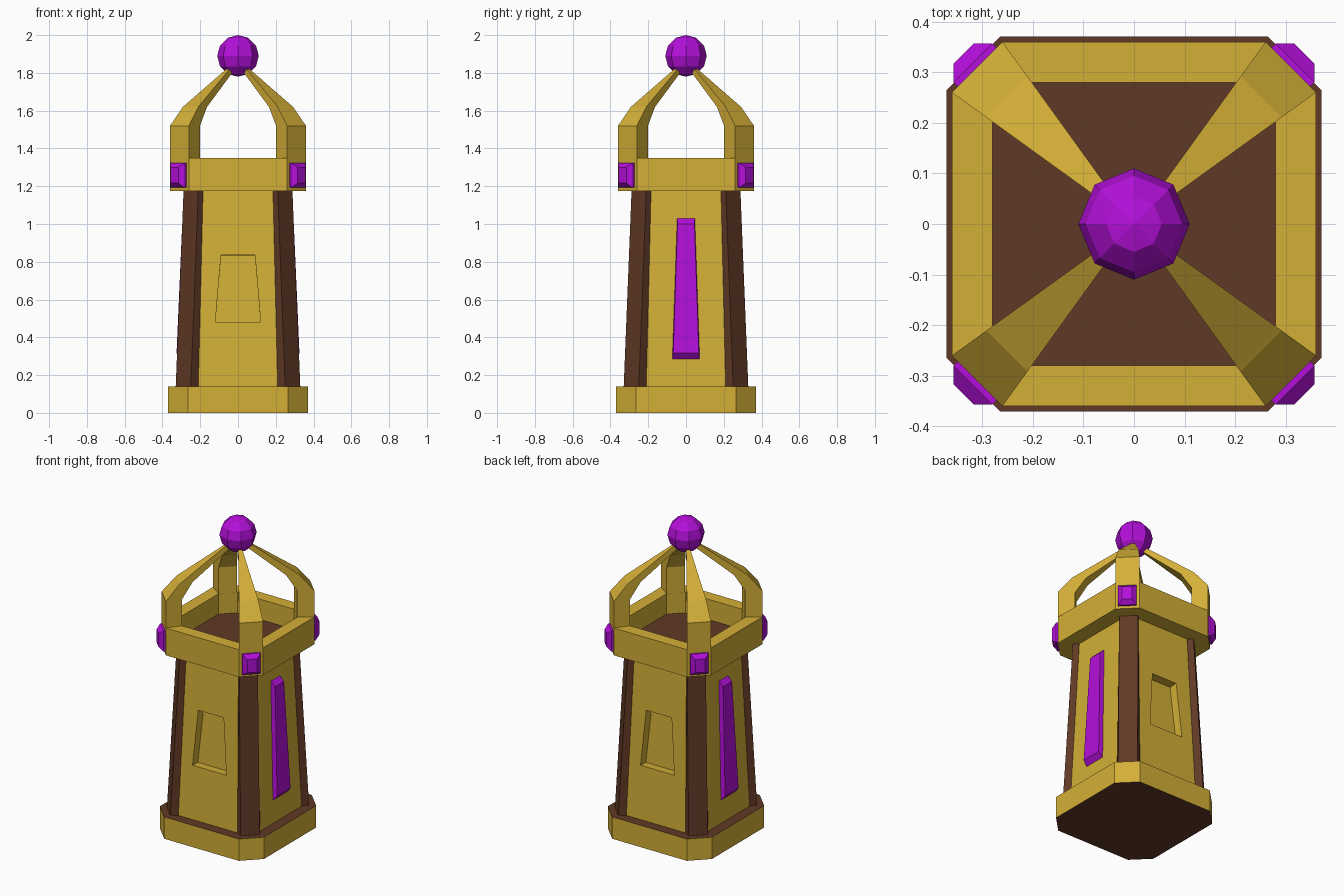
import bpy, bmesh, math
from mathutils import Matrix, Vector

if "Cube" in bpy.data.objects:
    bpy.data.objects.remove(bpy.data.objects["Cube"])


def material(name, rgb):
    m = bpy.data.materials.new(name)
    m.diffuse_color = (*rgb, 1)
    m.use_nodes = True
    m.node_tree.nodes["Principled BSDF"].inputs["Base Color"].default_value = m.diffuse_color
    return m


GOLD = material("gold", (0.658, 0.429, 0.038))
BROWN = material("dark_brown", (0.118, 0.041, 0.019))
PURPLE = material("purple", (0.456, 0.005, 0.70))


def loft(name, rings, mats, turn=0, cap_start=True, rule=None):
    """Skin a series of equal-sized counter-clockwise rings, turned about z."""
    bm = bmesh.new()
    rot = Matrix.Rotation(turn, 3, 'Z')
    loops = [[bm.verts.new(rot @ Vector(p)) for p in ring] for ring in rings]
    n = len(rings[0])
    for a, b in zip(loops, loops[1:]):
        for i in range(n):
            j = (i + 1) % n
            bm.faces.new((a[i], a[j], b[j], b[i]))
    if cap_start:
        bm.faces.new(loops[0][::-1])
    bm.faces.new(loops[-1])
    bm.normal_update()
    if rule:
        for f in bm.faces:
            f.material_index = rule(f)
    me = bpy.data.meshes.new(name)
    bm.to_mesh(me)
    bm.free()
    for m in mats:
        me.materials.append(m)
    ob = bpy.data.objects.new(name, me)
    bpy.context.collection.objects.link(ob)
    return ob


def octagon(h, c, z):
    """Square of half width h whose corners are cut at c."""
    return [(x, y, z) for x, y in ((h, -c), (h, c), (c, h), (-c, h),
                                   (-h, c), (-h, -c), (-c, -h), (c, -h))]


def wall_y(z):
    """Sloping wall plane, front side."""
    return -0.305 + 0.045 * (z - 0.14) / 1.03


def wall_quad(w0, z0, w1, z1, out=0.0):
    """Tapered quad on the front wall, moved outwards along its normal."""
    y0, y1, dz = wall_y(z0) - out, wall_y(z1) - out, out * 0.044
    return [(-w0, y0, z0 + dz), (w0, y0, z0 + dz),
            (w1, y1, z1 + dz), (-w1, y1, z1 + dz)]


# Plinth: gold sides, brown top and bottom
loft("base", [octagon(0.37, 0.265, 0), octagon(0.37, 0.265, 0.14)],
     [GOLD, BROWN], rule=lambda f: int(abs(f.normal.z) > 0.5))

# Walls: front and back have a sunken window, left and right a raised bar
for k, side in enumerate(("front", "right", "back", "left")):
    turn = k * math.pi / 2
    outer = wall_quad(0.225, 0.13, 0.20, 1.18)
    if k % 2 == 0:
        loft(side + "_wall", [outer, wall_quad(0.12, 0.48, 0.09, 0.835),
                              wall_quad(0.12, 0.48, 0.09, 0.835, -0.055)],
             [GOLD], turn, cap_start=False)
    else:
        loft(side + "_wall", [outer], [GOLD], turn, cap_start=False)
        loft(side + "_bar", [wall_quad(0.073, 0.28, 0.047, 1.035, -0.005),
                             wall_quad(0.068, 0.315, 0.045, 1.0, 0.028)],
             [PURPLE], turn)

# Crown band with a brown floor inside
loft("crown_band", [octagon(0.36, 0.26, 1.175), octagon(0.36, 0.26, 1.35),
                    octagon(0.28, 0.20, 1.35), octagon(0.28, 0.20, 1.22)],
     [GOLD, BROWN],
     rule=lambda f: int(f.normal.z > 0.5 and f.calc_center_median().z < 1.3))


# Corner parts, repeated four times
def post_ring(h, c, e, p, z):
    """Corner post section: chamfer points, shoulders and a hidden inner point."""
    return [(e, e, z), (p, e, z), (h, c, z), (c, h, z), (e, p, z)]


def arm_ring(ko, zo, ki, zi):
    """Arm section, both edges scaled towards the central axis."""
    return [(0.36 * ki, 0.26 * ki, zi), (0.36 * ko, 0.26 * ko, zo),
            (0.26 * ko, 0.36 * ko, zo), (0.26 * ki, 0.36 * ki, zi)]


def gem_ring(r, w, h):
    """Upright rectangle facing the corner diagonal."""
    d = Vector((1, 1, 0)).normalized()
    s = Vector((-1, 1, 0)).normalized()
    c = d * r + Vector((0, 0, 1.258))
    return [c + s * (w * a) + Vector((0, 0, h * b))
            for a, b in ((-1, -1), (1, -1), (1, 1), (-1, 1))]


for k in range(4):
    turn = k * math.pi / 2
    loft(f"corner_post_{k}", [post_ring(0.33, 0.25, 0.21, 0.305, 0.135),
                              post_ring(0.288, 0.21, 0.185, 0.26, 1.18)],
         [BROWN], turn)
    loft(f"crown_arm_{k}", [arm_ring(1, 1.35, 0.775, 1.35),
                            arm_ring(1, 1.52, 0.775, 1.52),
                            arm_ring(0.81, 1.62, 0.63, 1.62),
                            arm_ring(0.14, 1.83, 0.12, 1.80)],
         [GOLD], turn)
    loft(f"corner_gem_{k}", [gem_ring(0.43, 0.054, 0.066),
                             gem_ring(0.45, 0.054, 0.066),
                             gem_ring(0.476, 0.029, 0.042)], [PURPLE], turn)

# Faceted orb on top
bpy.ops.mesh.primitive_uv_sphere_add(segments=8, ring_count=6, radius=0.11,
                                     location=(0, 0, 1.89))
orb = bpy.context.object
orb.name = "top_orb"
orb.data.materials.append(PURPLE)
